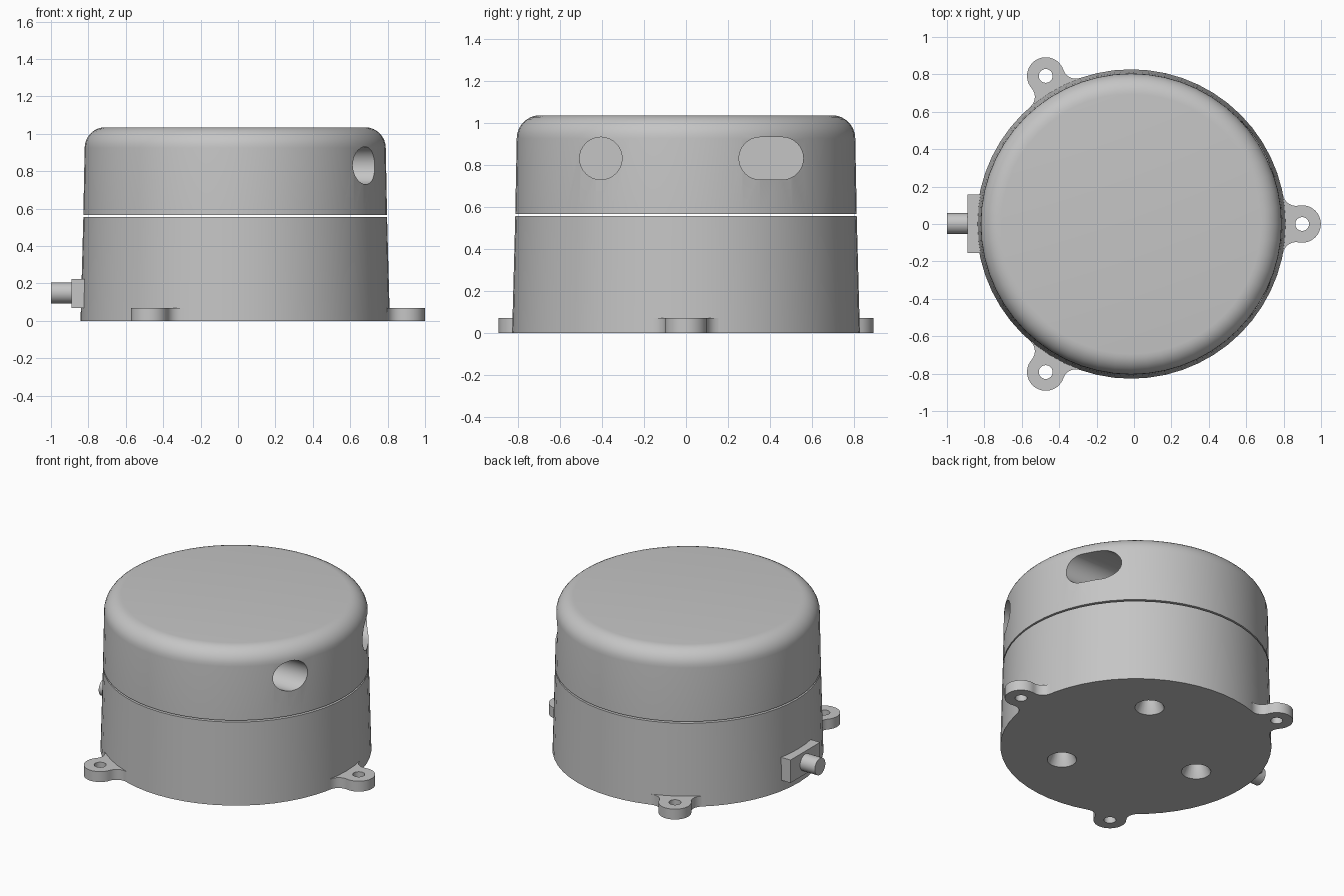
import bpy, bmesh, math
from math import cos, sin, pi, radians
from mathutils import Matrix, Vector

old = bpy.data.objects.get("Cube")
if old:
    bpy.data.objects.remove(old, do_unlink=True)

CX = -0.015          # axis of the round housing
R = 0.827            # radius at the foot
GREY = (0.56, 0.56, 0.56, 1)

grey = bpy.data.materials.new("plain grey")
grey.use_nodes = True
grey.diffuse_color = GREY
grey.node_tree.nodes["Principled BSDF"].inputs["Base Color"].default_value = GREY


def finish(name, bm, matrix=Matrix()):
    bmesh.ops.recalc_face_normals(bm, faces=bm.faces)
    bm.transform(matrix)
    mesh = bpy.data.meshes.new(name)
    bm.to_mesh(mesh)
    bm.free()
    ob = bpy.data.objects.new(name, mesh)
    mesh.materials.append(grey)
    bpy.context.collection.objects.link(ob)
    return ob


def lathe(name, profile, centre, steps=56):
    """Solid of revolution; profile is (radius, z) from bottom to top."""
    bm = bmesh.new()
    rings = [[bm.verts.new((r * cos(2 * pi * i / steps), r * sin(2 * pi * i / steps), z))
              for i in range(steps)] for r, z in profile]
    for low, high in zip(rings, rings[1:]):
        for i in range(steps):
            j = (i + 1) % steps
            bm.faces.new((low[i], low[j], high[j], high[i]))
    bm.faces.new(rings[0])
    bm.faces.new(rings[-1])
    return finish(name, bm, Matrix.Translation(centre))


def prism(name, outline, height, matrix):
    bm = bmesh.new()
    face = bm.faces.new([bm.verts.new((x, y, 0)) for x, y in outline])
    top = bmesh.ops.extrude_face_region(bm, geom=[face])["geom"]
    bmesh.ops.translate(bm, vec=(0, 0, height),
                        verts=[v for v in top if isinstance(v, bmesh.types.BMVert)])
    return finish(name, bm, matrix)


def arc(centre, r, start, end, steps):
    return [(centre[0] + r * cos(start + (end - start) * i / steps),
             centre[1] + r * sin(start + (end - start) * i / steps)) for i in range(steps + 1)]


def cut(ob, cutter):
    mod = ob.modifiers.new("cut", "BOOLEAN")
    mod.operation = "DIFFERENCE"
    mod.solver = "EXACT"
    mod.object = cutter
    bpy.context.view_layer.objects.active = ob
    bpy.ops.object.modifier_apply(modifier=mod.name)
    bpy.data.objects.remove(cutter, do_unlink=True)


def smooth(ob):
    bpy.ops.object.select_all(action="DESELECT")
    ob.select_set(True)
    bpy.context.view_layer.objects.active = ob
    bpy.ops.object.shade_smooth_by_angle(angle=radians(30))


# Lower housing, with three countersunk screw holes underneath
lower = lathe("lower_housing", [(R, 0), (0.812, 0.555)], (CX, 0, 0))
for k in range(3):
    a = radians(60 + 120 * k)
    cut(lower, lathe("screw_cutter", [(0.095, -0.01), (0.045, 0.09), (0.045, 0.25)],
                     (CX + 0.48 * cos(a), 0.48 * sin(a), 0), 24))

# Upper housing, with a rounded rim
rim = arc((0.695, 0.925), 0.11, 0, pi / 2, 8)
upper = lathe("upper_housing", [(0.812, 0.566)] + rim, (CX, 0, 0))

# Side openings: a round port and a slot, both bored along x
bore = Matrix.Translation((0.4, 0, 0.83)) @ Matrix(
    ((0, 0, 1, 0), (1, 0, 0, 0), (0, 1, 0, 0), (0, 0, 0, 1)))
for y, half in ((-0.405, 0), (0.405, 0.052)):
    outline = (arc((y + half, 0), 0.101, -pi / 2, pi / 2, 16)
               + arc((y - half, 0), 0.101, pi / 2, 3 * pi / 2, 16))
    if not half:
        outline = arc((y, 0), 0.101, 0, 2 * pi, 32)[:-1]
    cut(upper, prism("port_cutter", outline, 0.6, bore))

# Mounting ears, blended into the housing with concave fillets
d, r, f = 0.914, 0.1, 0.07
fx = (d * d + (R + f) ** 2 - (r + f) ** 2) / (2 * d)
fy = math.sqrt((R + f) ** 2 - fx * fx)
tip = math.atan2(fy, fx - d)
foot = math.atan2(-fy, -fx)
ear_parts = []
for k, name in enumerate(("left_ear", "back_right_ear", "front_right_ear")):
    side = arc((fx, fy), f, tip - pi, foot, 8)
    outline = (arc((d, 0), r, -tip, tip, 24) + side[1:] + [(0.72, 0.1), (0.72, -0.1)]
               + [(x, -y) for x, y in reversed(side[1:])])
    spin = Matrix.Translation((CX, 0, 0)) @ Matrix.Rotation(radians(120 * k), 4, "Z")
    ear = prism(name, outline, 0.07, spin)
    centre = spin @ Vector((d, 0, 0))
    cut(ear, lathe("ear_cutter", [(0.037, -0.1), (0.037, 0.2)], centre, 24))
    ear_parts.append(ear)

# Cable block and cable stub on the right side
bm = bmesh.new()
bmesh.ops.create_cube(bm, size=1)
block = finish("cable_block", bm, Matrix.Translation((-0.825, 0.002, 0.147))
               @ Matrix.Diagonal((0.13, 0.314, 0.154, 1)))
cable = prism("cable_stub", arc((0, 0), 0.056, 0, 2 * pi, 32)[:-1], 0.15,
              Matrix.Translation((-1, 0.002, 0.15)) @ Matrix.Rotation(pi / 2, 4, "Y"))

for ob in [lower, upper, cable] + ear_parts:
    smooth(ob)
